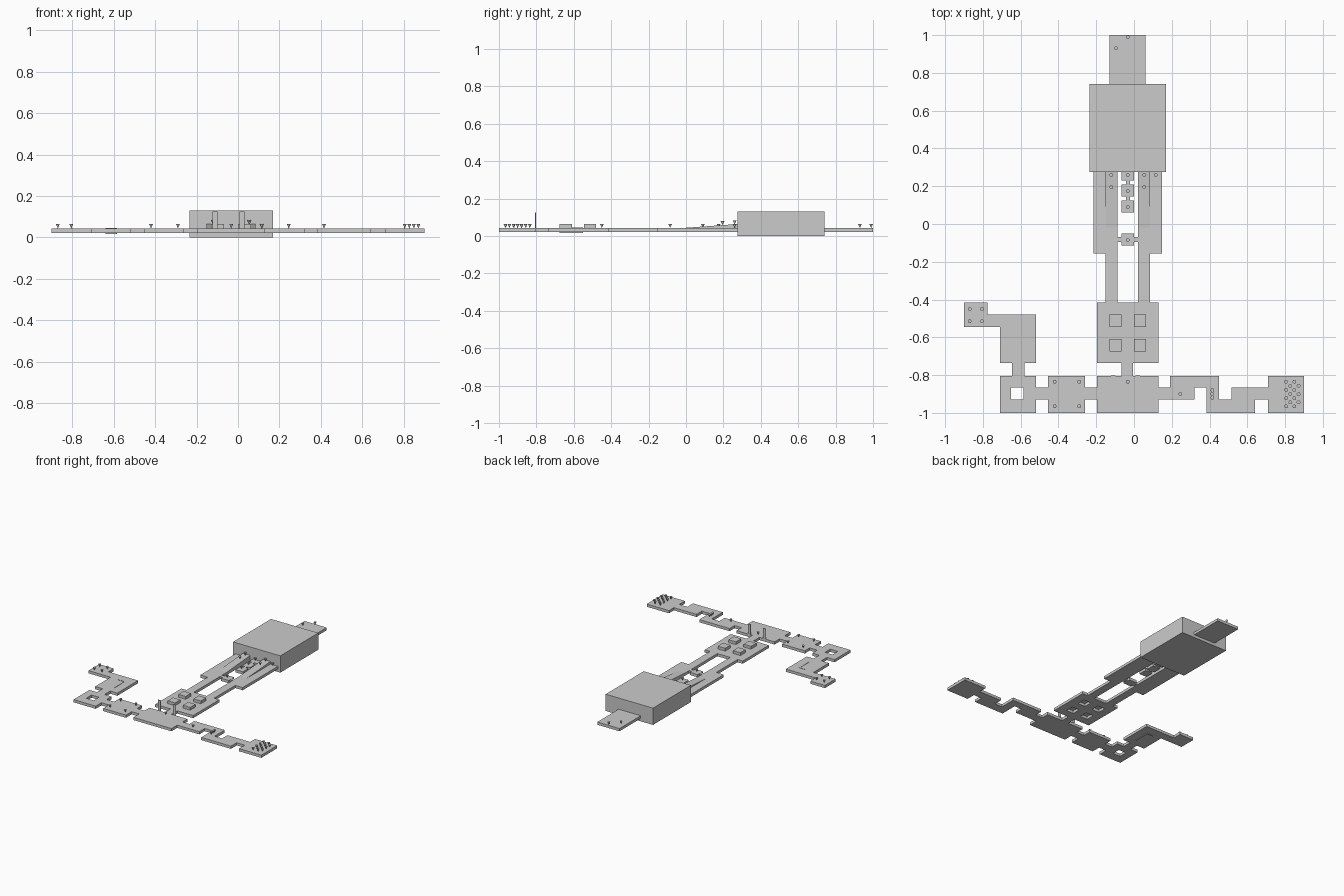
import bpy, bmesh

cube = bpy.data.objects.get("Cube")
if cube:
    bpy.data.objects.remove(cube, do_unlink=True)

BASE, TOP = 0.022, 0.043


def finish(name, bm):
    bmesh.ops.recalc_face_normals(bm, faces=bm.faces)
    mesh = bpy.data.meshes.new(name)
    bm.to_mesh(mesh)
    bm.free()
    obj = bpy.data.objects.new(name, mesh)
    bpy.context.collection.objects.link(obj)
    return obj


def plate(name, rects, holes=(), z0=BASE, z1=TOP):
    """Extruded union of (x0, x1, y0, y1) rectangles, minus the holes."""
    areas = list(rects) + list(holes)
    xs = sorted({v for r in areas for v in r[:2]})
    ys = sorted({v for r in areas for v in r[2:]})
    bm = bmesh.new()

    def inside(x, y, group):
        return any(r[0] < x < r[1] and r[2] < y < r[3] for r in group)

    for xa, xb in zip(xs, xs[1:]):
        for ya, yb in zip(ys, ys[1:]):
            cx, cy = (xa + xb) / 2, (ya + yb) / 2
            if inside(cx, cy, rects) and not inside(cx, cy, holes):
                corners = ((xa, ya), (xb, ya), (xb, yb), (xa, yb))
                bm.faces.new([bm.verts.new((x, y, z0)) for x, y in corners])
    bmesh.ops.remove_doubles(bm, verts=bm.verts, dist=1e-5)
    ext = bmesh.ops.extrude_face_region(bm, geom=bm.faces[:], use_keep_orig=True)
    for v in ext["geom"]:
        if isinstance(v, bmesh.types.BMVert):
            v.co.z = z1
    return finish(name, bm)


def ramp(name, x0, x1, y0, y1, rise):
    bm = bmesh.new()
    side = [bm.verts.new((x0, y, z)) for y, z in ((y0, TOP), (y1, TOP), (y1, TOP + rise))]
    face = bm.faces.new(side)
    ext = bmesh.ops.extrude_face_region(bm, geom=[face], use_keep_orig=True)
    for v in ext["geom"]:
        if isinstance(v, bmesh.types.BMVert):
            v.co.x = x1
    return finish(name, bm)


def markers(name, points, z=TOP):
    """Small cones standing on their tips."""
    bm = bmesh.new()
    for x, y in points:
        made = bmesh.ops.create_cone(bm, cap_ends=True, segments=10,
                                     radius1=0, radius2=0.01, depth=0.022)
        bmesh.ops.translate(bm, verts=made["verts"], vec=(x, y, z + 0.011))
    bmesh.ops.remove_doubles(bm, verts=bm.verts, dist=1e-5)
    return finish(name, bm)


# Shared rows of the front arms
FRONT, LOW, HIGH, BACK = -1.0, -0.93, -0.865, -0.805

# Hall and rear porch
plate("hall", [(-0.235, 0.17, 0.275, 0.74)], z0=0, z1=0.13)
plate("rear_porch", [(-0.13, 0.06, 0.74, 1.0)])

# Twin walkways, mirrored about the spine, with ramps into the hall
SPINE = -0.033
for side, s in (("right", -1), ("left", 1)):
    def span(a, b):
        return tuple(sorted((SPINE + s * a, SPINE + s * b)))
    inner = span(0.055, 0.118)
    plate(side + "_walkway", [span(0.055, 0.182) + (-0.155, 0.275),
                              inner + (-0.415, -0.155)])
    ramp(side + "_ramp", *inner, -0.02, 0.275, 0.021)
    markers(side + "_ramp_markers", [(SPINE + s * 0.087, 0.195)], 0.058)
    markers(side + "_ramp_top_markers", [(SPINE + s * 0.087, 0.26)], 0.062)
    plate(side + "_bridge", [span(0.032, 0.055) + (-0.095, -0.07)])
markers("left_walkway_marker", [(0.115, 0.26)])

# Stepping pads along the spine
for i, (y0, y1) in enumerate(((0.23, 0.275), (0.145, 0.21), (0.06, 0.125), (-0.115, -0.05))):
    plate(f"pad_{i + 1}", [(-0.065, 0, y0, y1)])
for i, (y0, y1) in enumerate(((0.21, 0.23), (0.125, 0.145))):
    plate(f"pad_link_{i + 1}", [(-0.043, -0.022, y0, y1)])
markers("pad_markers", [(SPINE, y) for y in (0.26, 0.175, 0.09, -0.085)])

# Pillar room with four raised blocks over openings
blocks = [(x, x + 0.063, y, y + 0.065) for x in (-0.13, 0) for y in (-0.675, -0.545)]
plate("pillar_room", [(-0.195, 0.13, -0.735, -0.415)], blocks)
for i, b in enumerate(blocks):
    plate(f"block_{i + 1}", [b], z0=TOP, z1=0.065)

# Front hub with a pair of thin gate posts
plate("hub", [(-0.195, 0.13, FRONT, BACK)])
plate("hub_link", [(-0.065, -0.005, BACK, -0.735)])
for side, x in (("right", -0.11), ("left", 0.02)):
    plate(side + "_gate_post", [(x - 0.012, x + 0.012, -0.806, -0.803)], z0=TOP, z1=0.125)

# Right arm: square platform, ring, upper room and corner platform
plate("right_link", [(-0.26, -0.195, LOW, HIGH)])
plate("right_platform", [(-0.455, -0.26, FRONT, BACK)])
plate("ring_link", [(-0.52, -0.455, LOW, HIGH)])
plate("ring_platform", [(-0.71, -0.52, FRONT, BACK)], [(-0.65, -0.585, LOW, HIGH)])
plate("upper_link", [(-0.645, -0.58, BACK, -0.735)])
plate("upper_room", [(-0.71, -0.52, -0.735, -0.48)])
plate("upper_room_partition", [(-0.64, -0.585, -0.553, -0.55),
                               (-0.588, -0.585, -0.675, -0.55)], z0=0.016, z1=0.045)
plate("corner_link", [(-0.775, -0.71, -0.545, -0.48)])
plate("corner_platform", [(-0.9, -0.775, -0.545, -0.415)])

# Left arm: winding path to the end platform
plate("left_link", [(0.13, 0.19, LOW, HIGH)])
plate("bent_platform", [(0.19, 0.32, LOW, BACK), (0.19, 0.385, HIGH, BACK)])
plate("winding_path", [(0.385, 0.45, FRONT, BACK), (0.385, 0.64, FRONT, LOW),
                       (0.515, 0.64, FRONT, HIGH)])
plate("end_link", [(0.64, 0.71, LOW, HIGH)])
plate("end_platform", [(0.71, 0.9, FRONT, BACK)])

# Markers on the platforms
markers("porch_markers", [(-0.095, 0.93), (SPINE, 0.99)])
markers("corner_markers", [(x, y) for x in (-0.87, -0.805) for y in (-0.515, -0.45)])
markers("right_platform_markers", [(x, y) for x in (-0.42, -0.29) for y in (-0.965, -0.835)])
markers("hub_marker", [(SPINE, -0.835)])
markers("path_markers", [(0.245, -0.9)] + [(0.415, y) for y in (-0.92, -0.9, -0.88)])
markers("end_markers", [(0.805 + 0.022 * c, -0.835 - 0.022 * (c % 2) - 0.0435 * r)
                        for c in range(4) for r in range(4 - c % 2)])
